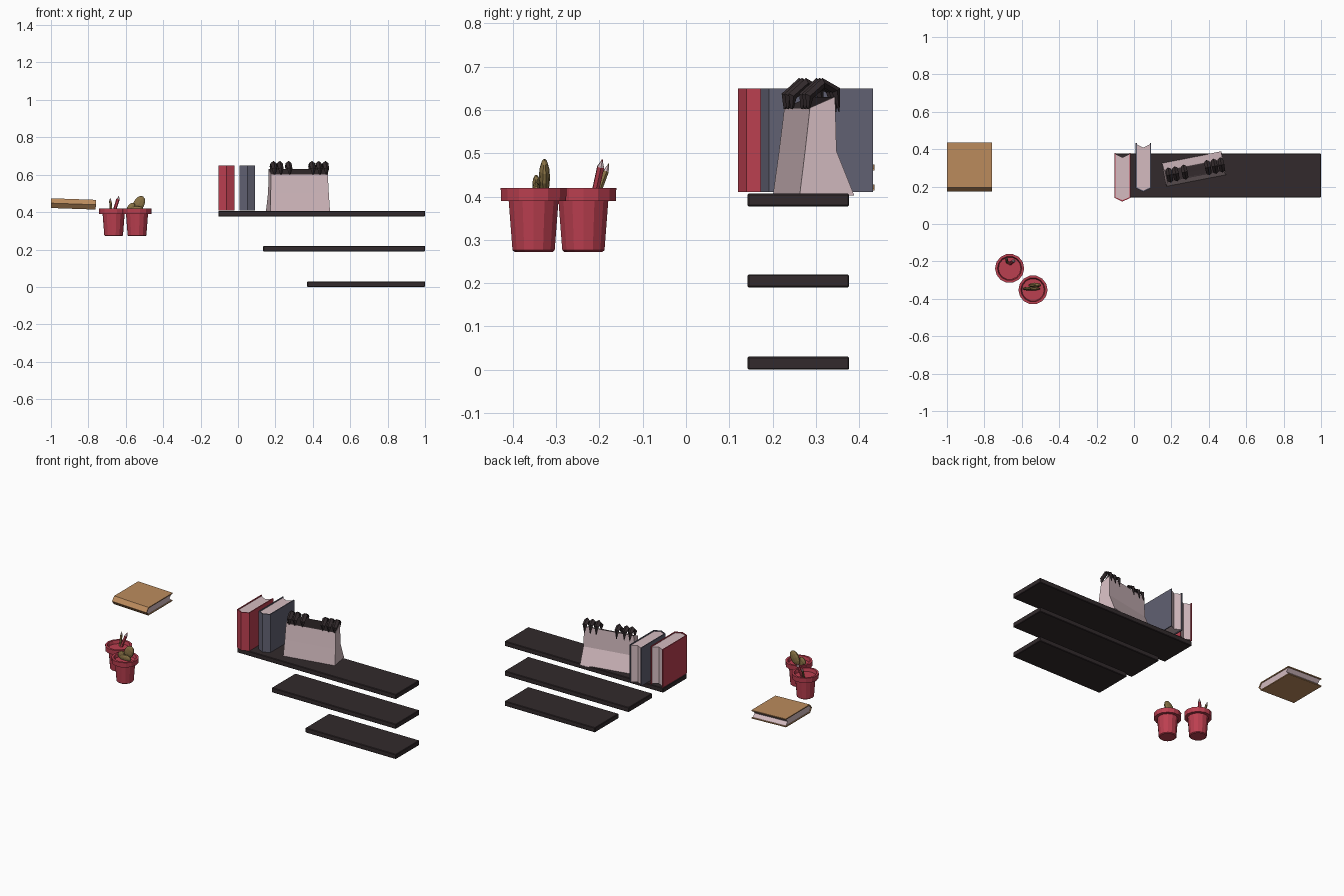
import bpy, bmesh, math
from mathutils import Vector, Matrix

if "Cube" in bpy.data.objects:
    bpy.data.objects.remove(bpy.data.objects["Cube"])


def mat(name, *c):
    m = bpy.data.materials.new(name)
    m.diffuse_color = (*c, 1)
    m.use_nodes = True
    m.node_tree.nodes["Principled BSDF"].inputs["Base Color"].default_value = m.diffuse_color
    return m


RED = mat("red", 0.5, 0.05, 0.08)
SLATE = mat("slate", 0.12, 0.12, 0.17)
TAN = mat("tan", 0.5, 0.26, 0.11)
PAPER = mat("paper", 0.66, 0.5, 0.53)
DARK = mat("dark", 0.032, 0.023, 0.025)
OLIVE = mat("olive", 0.25, 0.17, 0.06)


def finish(name, bm, mats, matrix=None):
    bmesh.ops.recalc_face_normals(bm, faces=bm.faces)
    me = bpy.data.meshes.new(name)
    bm.to_mesh(me)
    bm.free()
    for m in mats:
        me.materials.append(m)
    ob = bpy.data.objects.new(name, me)
    bpy.context.collection.objects.link(ob)
    if matrix:
        ob.matrix_world = matrix
    return ob


def loft(bm, rings, bottom=True, top=True):
    rows = [[bm.verts.new(p) for p in r] for r in rings]
    n = len(rows[0])
    for a, b in zip(rows, rows[1:]):
        for i in range(n):
            j = (i + 1) % n
            bm.faces.new((a[i], a[j], b[j], b[i]))
    if bottom:
        bm.faces.new(rows[0][::-1])
    if top:
        bm.faces.new(rows[-1])


def prism(name, pts, z0, z1, m, matrix=None):
    bm = bmesh.new()
    loft(bm, [[(x, y, z) for x, y in pts] for z in (z0, z1)])
    return finish(name, bm, [m], matrix)


# Three stepped shelves
for name, x0, z0 in (("top_shelf", -0.105, 0.377), ("middle_shelf", 0.135, 0.19),
                     ("bottom_shelf", 0.37, 0.0)):
    ob = prism(name, [(x0, 0.142), (1, 0.142), (1, 0.377), (x0, 0.377)], z0, z0 + 0.03, DARK)
    bev = ob.modifiers.new("bevel", 'BEVEL')
    bev.width, bev.segments = 0.003, 1


# Books: folded cover with a pointed spine, page block with a hollow fore edge
def book(name, w, d, h, m, matrix):
    a, t, s = w / 2, 0.006, 0.02
    cover = [(-a, d), (-a, s), (0, 0), (a, s), (a, d),
             (a - t, d), (a - t, s + 0.003), (0, 0.007), (t - a, s + 0.003), (t - a, d)]
    prism(name + "_cover", cover, 0, h, m, matrix)
    b = a - t
    pages = [(-b, s + 0.003), (0, 0.007), (b, s + 0.003), (b, d - 0.006), (0, d - 0.024), (-b, d - 0.006)]
    prism(name + "_pages", pages, 0.005, h - 0.005, PAPER, matrix)


book("red_book", 0.086, 0.26, 0.24, RED, Matrix.Translation((-0.062, 0.12, 0.41)))
book("slate_book", 0.082, 0.26, 0.24, SLATE, Matrix.Translation((0.05, 0.172, 0.41)))
book("flat_book", 0.052, 0.26, 0.24, TAN,
     Matrix.Translation((-1, 0.175, 0.448)) @ Matrix.Rotation(math.radians(92), 4, 'Y'))

# Open paper bag with a dark lining
BAG = Matrix.Translation((0.32, 0.297, 0)) @ Matrix.Rotation(math.radians(11), 4, 'Z')
bm = bmesh.new()
rings = []
for hw, yf, yb, zf, zb in ((0.162, -0.066, 0.062, 0.407, 0.402), (0.158, -0.053, 0.021, 0.505, 0.505),
                           (0.155, -0.041, 0.018, 0.605, 0.63)):
    rings.append([(-hw, yf, zf), (hw, yf, zf), (hw, yb, zb), (-hw, yb, zb)])
loft(bm, rings, top=False)
bag = finish("paper_bag", bm, [PAPER, DARK], BAG)
sol = bag.modifiers.new("lining", 'SOLIDIFY')
sol.thickness, sol.offset = 0.004, -1
sol.material_offset = 1

# Dark hooks arching over the bag opening
PATH = [(-0.043, 0.602, 0.3), (-0.042, 0.632, 0.9), (-0.008, 0.662, 1), (0.022, 0.645, 0.9), (0.029, 0.595, 0.1)]
for k, x in enumerate((-0.135, -0.1, -0.052, 0.075, 0.112, 0.148)):
    bm = bmesh.new()
    rings = []
    for i, (y, z, s) in enumerate(PATH):
        p, q = PATH[max(i - 1, 0)], PATH[min(i + 1, 4)]
        n = Vector((0, p[1] - q[1], q[0] - p[0])).normalized() * 0.012 * s
        c = Vector((x, y, z))
        side = Vector((0.016 * s, 0, 0))
        rings.append([c - side, c + n, c + side, c - n])
    loft(bm, rings)
    finish(f"hook_{k + 1}", bm, [DARK], BAG)


# Flower pots, turned from one profile
def turned(name, prof, n, m, matrix):
    bm = bmesh.new()
    loft(bm, [[(r * math.cos(2 * math.pi * i / n), r * math.sin(2 * math.pi * i / n), z)
               for i in range(n)] for r, z in prof])
    return finish(name, bm, [m], matrix)


POT = [(0.045, 0.272), (0.05, 0.276), (0.059, 0.39), (0.077, 0.39), (0.078, 0.42), (0.065, 0.42), (0.06, 0.4)]
for name, x, y in (("pencil_pot", -0.665, -0.237), ("cactus_pot", -0.54, -0.352)):
    turned(name, POT, 14, RED, Matrix.Translation((x, y, 0)))


# Leaning pencils with cut tips
def pencil(name, a, b, r, m):
    a, b = Vector(a), Vector(b)
    mw = Matrix.Translation(a) @ (b - a).to_track_quat('Z', 'Y').to_matrix().to_4x4()
    L = (b - a).length
    turned(name + "_shaft", [(r, 0), (r, L - 0.02)], 6, m, mw)
    turned(name + "_tip", [(r, L - 0.02), (r * 0.3, L - 0.006)], 6, PAPER, mw)
    turned(name + "_lead", [(r * 0.3, L - 0.006), (0.0005, L)], 6, m, mw)


pencil("red_pencil", (-0.665, -0.213, 0.395), (-0.636, -0.193, 0.487), 0.009, RED)
pencil("olive_pencil", (-0.677, -0.208, 0.395), (-0.684, -0.178, 0.477), 0.007, OLIVE)

# Cactus pads: flattened balls
for name, loc, rad, tilt in (("cactus_large", (-0.53, -0.327, 0.444), (0.031, 0.013, 0.046), 28),
                             ("cactus_small", (-0.572, -0.346, 0.427), (0.018, 0.009, 0.027), 42),
                             ("cactus_base", (-0.545, -0.346, 0.413), (0.045, 0.010, 0.02), 0)):
    bm = bmesh.new()
    bmesh.ops.create_uvsphere(bm, u_segments=10, v_segments=6, radius=1)
    mw = (Matrix.Translation(loc) @ Matrix.Rotation(math.radians(tilt), 4, 'Y')
          @ Matrix.Diagonal((*rad, 1)))
    bm.transform(mw)
    finish(name, bm, [OLIVE])
